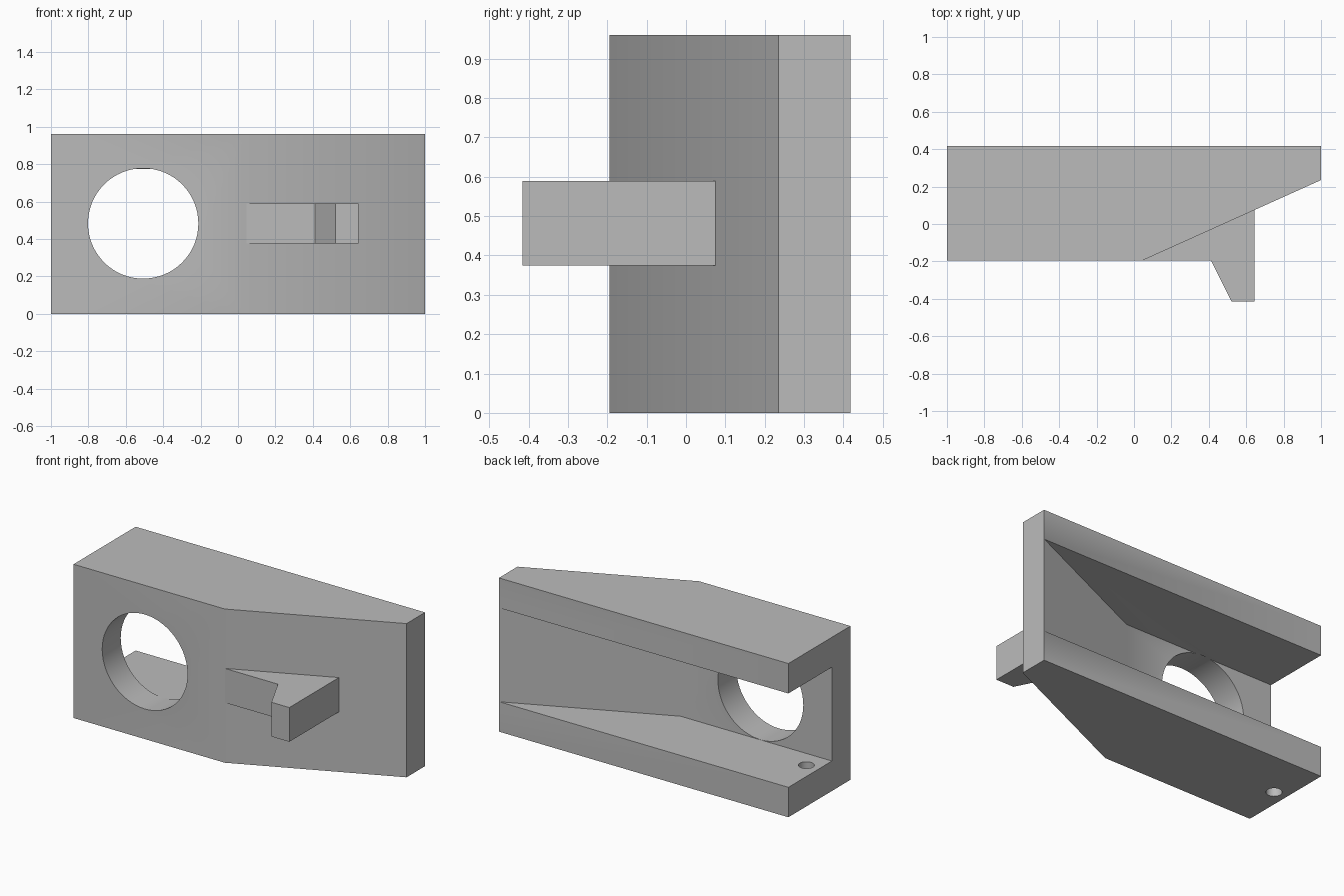
import bpy
import bmesh
import math

old = bpy.data.objects.get("Cube")
if old:
    bpy.data.objects.remove(old, do_unlink=True)

# Single plain grey
grey = bpy.data.materials.new("plain grey")
grey.use_nodes = True
colour = (0.5, 0.5, 0.5, 1)
grey.diffuse_color = colour
grey.node_tree.nodes["Principled BSDF"].inputs["Base Color"].default_value = colour

HEIGHT = 0.96
FLANGE = 0.187
FRONT, BACK = -0.195, 0.418
WEB = 0.183
BEND = 0.045


def prism(name, outline, z0, z1):
    """Extrude a plan outline (x, y) from z0 up to z1."""
    bm = bmesh.new()
    base = bm.faces.new([bm.verts.new((x, y, z0)) for x, y in outline])
    top = bmesh.ops.extrude_face_region(bm, geom=[base])["geom"]
    verts = [v for v in top if isinstance(v, bmesh.types.BMVert)]
    bmesh.ops.translate(bm, verts=verts, vec=(0, 0, z1 - z0))
    bmesh.ops.recalc_face_normals(bm, faces=bm.faces)
    mesh = bpy.data.meshes.new(name)
    bm.to_mesh(mesh)
    bm.free()
    mesh.materials.append(grey)
    obj = bpy.data.objects.new(name, mesh)
    bpy.context.collection.objects.link(obj)
    return obj


def cylinder(name, radius, depth, location, rotation=(0, 0, 0)):
    bpy.ops.mesh.primitive_cylinder_add(vertices=64, radius=radius, depth=depth,
                                        location=location, rotation=rotation)
    obj = bpy.context.object
    obj.name = name
    obj.data.materials.append(grey)
    return obj


def activate(obj):
    bpy.ops.object.select_all(action="DESELECT")
    obj.select_set(True)
    bpy.context.view_layer.objects.active = obj


def cut(target, cutter):
    cutter.hide_render = True
    mod = target.modifiers.new("cut", "BOOLEAN")
    mod.operation = "DIFFERENCE"
    mod.solver = "EXACT"
    mod.object = cutter
    activate(target)
    bpy.ops.object.modifier_apply(modifier=mod.name)
    bpy.data.objects.remove(cutter, do_unlink=True)


# Channel body with a slanted front half
body = prism("channel_body", [(-1, FRONT), (BEND, FRONT), (1, BACK - WEB),
                              (1, BACK), (-1, BACK)], 0, HEIGHT)

# Pocket open to the back and one end, leaving a web and two flanges
inner = FRONT + WEB
pocket = prism("pocket_cutter", [(-1.2, inner), (BEND, inner), (1, BACK + 0.001),
                                 (1, 0.6), (-1.2, 0.6)], FLANGE, HEIGHT - FLANGE)
cut(body, pocket)

# Large round opening through the web
cut(body, cylinder("opening_cutter", 0.295, 0.4, (-0.507, inner - 0.195, 0.483),
                   (math.pi / 2, 0, 0)))

# Small pin hole through the lower flange
cut(body, cylinder("pin_hole_cutter", 0.045, 0.3, (-0.913, 0.116, 0.1)))

# Hooked catch on the slanted face
catch = prism("catch", [(BEND, FRONT), (0.412, FRONT), (0.522, -0.415),
                        (0.645, -0.415), (0.645, 0.1)], 0.375, 0.589)

for obj in (body, catch):
    activate(obj)
    bpy.ops.object.shade_smooth_by_angle(angle=math.radians(30))
